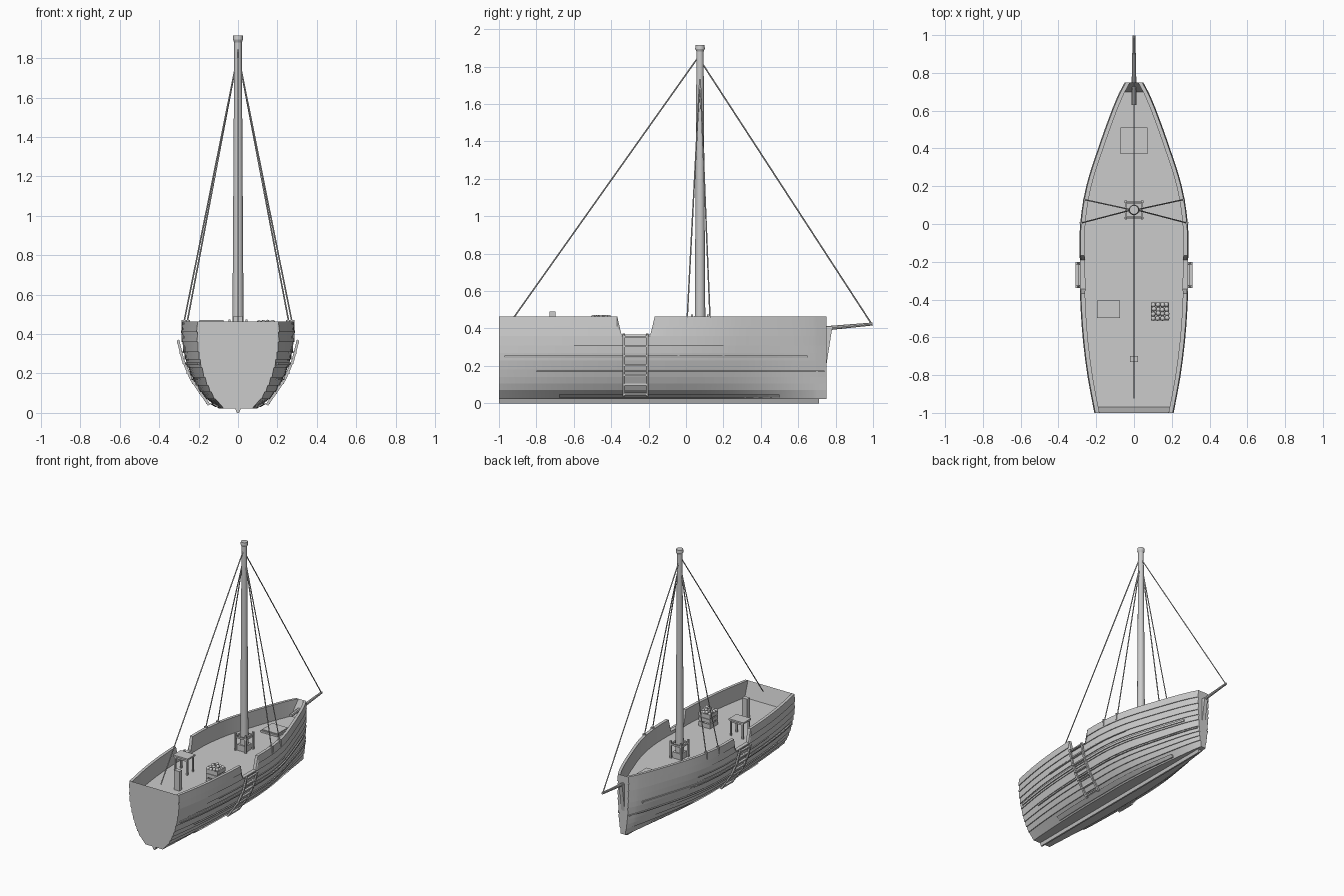
import bpy, bmesh, math, random
from mathutils import Vector

if "Cube" in bpy.data.objects:
    bpy.data.objects.remove(bpy.data.objects["Cube"])

random.seed(4)
DECK, TOP = 0.345, 0.465


def finish(name, bm, smooth=None):
    bmesh.ops.recalc_face_normals(bm, faces=bm.faces[:])
    me = bpy.data.meshes.new(name)
    bm.to_mesh(me)
    bm.free()
    ob = bpy.data.objects.new(name, me)
    bpy.context.collection.objects.link(ob)
    if smooth:
        bpy.ops.object.select_all(action='DESELECT')
        ob.select_set(True)
        bpy.context.view_layer.objects.active = ob
        bpy.ops.object.shade_smooth_by_angle(angle=math.radians(smooth))
    return ob


def add_box(bm, x0, x1, y0, y1, z0, z1):
    vs = bmesh.ops.create_cube(bm, size=1)['verts']
    for v in vs:
        v.co = ((x0 + x1) / 2 + v.co.x * (x1 - x0), (y0 + y1) / 2 + v.co.y * (y1 - y0),
                (z0 + z1) / 2 + v.co.z * (z1 - z0))


def box(name, *dims):
    bm = bmesh.new()
    add_box(bm, *dims)
    return finish(name, bm)


def add_rod(bm, a, b, r0, r1=None, sides=8):
    a, b = Vector(a), Vector(b)
    d = b - a
    vs = bmesh.ops.create_cone(bm, cap_ends=True, segments=sides, radius1=r0,
                               radius2=r0 if r1 is None else r1, depth=d.length)['verts']
    q = d.to_track_quat('Z', 'Y')
    for v in vs:
        v.co = q @ v.co + (a + b) / 2


def loft(bm, rings):
    rows = [[bm.verts.new(p) for p in r] for r in rings]
    n = len(rows[0])
    for a, b in zip(rows, rows[1:]):
        for i in range(n):
            bm.faces.new((a[i], a[(i + 1) % n], b[(i + 1) % n], b[i]))
    bm.faces.new(rows[0])
    bm.faces.new(rows[-1])


def prism(name, yz, hx):
    bm = bmesh.new()
    loft(bm, [[(s * hx, y, z) for y, z in yz] for s in (-1, 1)])
    return finish(name, bm)


def curve(pts, t):
    # smooth interpolation through a short profile
    k = max(i for i in range(len(pts) - 1) if i == 0 or pts[i][0] <= t)
    def slope(i):
        a, b = pts[max(i - 1, 0)], pts[min(i + 1, len(pts) - 1)]
        return (b[1] - a[1]) / (b[0] - a[0])
    (x0, y0), (x1, y1) = pts[k], pts[k + 1]
    h = x1 - x0
    u = (t - x0) / h
    return (y0 * (1 + 2 * u) * (1 - u) ** 2 + slope(k) * h * u * (1 - u) ** 2
            + y1 * u * u * (3 - 2 * u) - slope(k + 1) * h * u * u * (1 - u))


# hull shape: plan outline and midship section
PLAN = [(-1, .205), (-.8, .242), (-.6, .267), (-.4, .28), (-.2, .283), (0, .28),
        (.2, .248), (.4, .185), (.6, .113), (.69, .075), (.75, .043)]
SECTION = [(.022, .09), (.05, .135), (.10, .18), (.15, .212), (.2, .236), (.25, .255),
           (.3, .268), (.36, .277), (.465, .28)]
STRAKES = [.022, .07, .105, .14, .18, .23, .27, .31, .36, .41, TOP]


def half(y, z):
    return curve(PLAN, y) * curve(SECTION, z) / .28


def hull_ring(y):
    top = .368 if -.35 < y < -.185 else TOP      # boarding gap
    side = []
    for a, b in zip(STRAKES, STRAKES[1:]):
        a, b = min(a, top), min(b, top)
        side += [(half(y, a) + .006, a), (half(y, b), b)]
    inner = half(y, top) - .022
    floor = top if y in (-1, .75) else DECK
    side += [(inner, top), (inner, floor)]
    return [(x, y, z) for x, z in side] + [(-x, y, z) for x, z in reversed(side)]


# planked hull with bulwark and deck
stations = [-1, -.97] + [-.9 + .09 * i for i in range(6)] + [-.368, -.345, -.27, -.19, -.167]
stations += [-.1 + .06 * i for i in range(14)] + [.7, .75]
bm = bmesh.new()
loft(bm, [hull_ring(y) for y in stations])
bmesh.ops.remove_doubles(bm, verts=bm.verts[:], dist=1e-5)
finish("hull", bm, 25)

# raised planks along both sides
for k, (y0, y1, z0, z1) in enumerate([(-.97, .65, .242, .256), (-.8, .74, .166, .174),
                                      (-.68, .5, .03, .048), (-.6, .2, .305, .312)]):
    bm = bmesh.new()
    for s in (-1, 1):
        rings = []
        for i in range(21):
            y = y0 + (y1 - y0) * i / 20
            rings.append([(s * (half(y, z) + o), y, z)
                          for z, o in ((z0, 0), (z0, .011), (z1, .011), (z1, 0))])
        loft(bm, rings)
    finish(f"raised_plank_{k + 1}", bm)

# keel, stem knee, bowsprit
bm = bmesh.new()
loft(bm, [[(-.016, y, .026), (.016, y, .026), (.006, y, 0), (-.006, y, 0)] for y in (-1, .71)])
finish("keel", bm)
prism("stem_knee", [(.74, .2), (.75, .2), (.782, .405), (.74, .405)], .014)
bm = bmesh.new()
add_rod(bm, (0, .63, .39), (0, .998, .424), .013, .008)
finish("bowsprit", bm, 40)

# mast with cap
MY = .075
bm = bmesh.new()
add_rod(bm, (0, MY, DECK), (0, MY, 1.89), .029, .019, 16)
add_rod(bm, (0, MY, 1.88), (0, MY, 1.895), .019, .026, 16)
add_rod(bm, (0, MY, 1.895), (0, MY, 1.915), .026, .024, 16)
finish("mast", bm, 35)

# mast foot and pin rail
box("mast_foot", -.036, .036, MY - .036, MY + .036, DECK - .005, .39)
bm = bmesh.new()
for s in (-1, 1):
    for t in (-1, 1):
        x, y = s * .043, MY + t * .043
        add_box(bm, x - .006, x + .006, y - .006, y + .006, DECK - .005, .475)
    add_box(bm, s * .043 - .005, s * .043 + .005, MY - .05, MY + .05, .442, .455)
    y = MY + s * .043
    add_box(bm, -.05, .05, y - .005, y + .005, .442, .455)
finish("pin_rail", bm)

# stays and shrouds
bm = bmesh.new()
add_rod(bm, (0, -.92, .46), (0, MY - .01, 1.85), .004, sides=6)
add_rod(bm, (0, .99, .428), (0, MY + .01, 1.82), .004, sides=6)
finish("stays", bm)
bm = bmesh.new()
for s in (-1, 1):
    for y in (.007, .128):
        x = half(y, TOP) - .006
        add_rod(bm, (s * x, y, TOP), (s * .012, MY, 1.76), .004, sides=6)
        add_box(bm, s * x - .014, s * x + .014, y - .004, y + .004, .42, .472)
finish("shrouds", bm)

# boarding ladders
RAIL = [(.147, .04), (.237, .17), (.28, .27), (.305, .37)]
for s, side in ((-1, "left"), (1, "right")):
    bm = bmesh.new()
    for y in (-.333, -.208):
        loft(bm, [[(s * (x + a), y + b, z - a * .5) for a, b in
                   ((-.006, -.007), (.006, -.007), (.006, .007), (-.006, .007))] for x, z in RAIL])
    for i in range(7):
        z = .05 + i * .051
        x = s * curve([(b, a) for a, b in RAIL], z)
        add_box(bm, x - .008, x + .008, -.333, -.208, z - .005, z + .005)
    finish("ladder_" + side, bm)

# fore hatch
box("hatch_frame", -.072, .072, .37, .51, DECK - .005, .358)
box("hatch_lid", -.064, .064, .378, .502, .35, .365)

# deck post
box("deck_post", -.022, .022, -.73, -.698, DECK - .005, .492)

# small table
bm = bmesh.new()
add_box(bm, -.195, -.073, -.497, -.405, .46, .472)
for x in (-.184, -.084):
    for y in (-.486, -.416):
        add_box(bm, x - .006, x + .006, y - .006, y + .006, DECK - .005, .462)
for y in (-.486, -.416):
    add_box(bm, -.184, -.084, y - .003, y + .003, .445, .46)
finish("table", bm)

# slatted crate
cx, cy, h = .138, -.463, .047
bm = bmesh.new()
add_box(bm, cx - h, cx + h, cy - h, cy + h, DECK - .004, .352)
for s in (-1, 1):
    for t in (-1, 1):
        x, y = cx + s * (h - .008), cy + t * (h - .008)
        add_box(bm, x - .005, x + .005, y - .005, y + .005, DECK, .45)
    for z in (.352, .387, .422):
        x, y = cx + s * (h - .002), cy + s * (h - .002)
        add_box(bm, x - .003, x + .003, cy - h, cy + h, z, z + .027)
        add_box(bm, cx - h, cx + h, y - .003, y + .003, z, z + .027)
finish("crate", bm)

# round fruit in the crate
bm = bmesh.new()
add_box(bm, cx - .042, cx + .042, cy - .042, cy + .042, .40, .436)
for i in range(4):
    for j in range(4):
        vs = bmesh.ops.create_icosphere(bm, subdivisions=2, radius=.013)['verts']
        off = Vector((cx + (i - 1.5) * .023 + random.uniform(-.003, .003),
                      cy + (j - 1.5) * .023 + random.uniform(-.003, .003),
                      .447 + random.uniform(0, .014)))
        for v in vs:
            v.co += off
finish("fruit", bm, 60)
